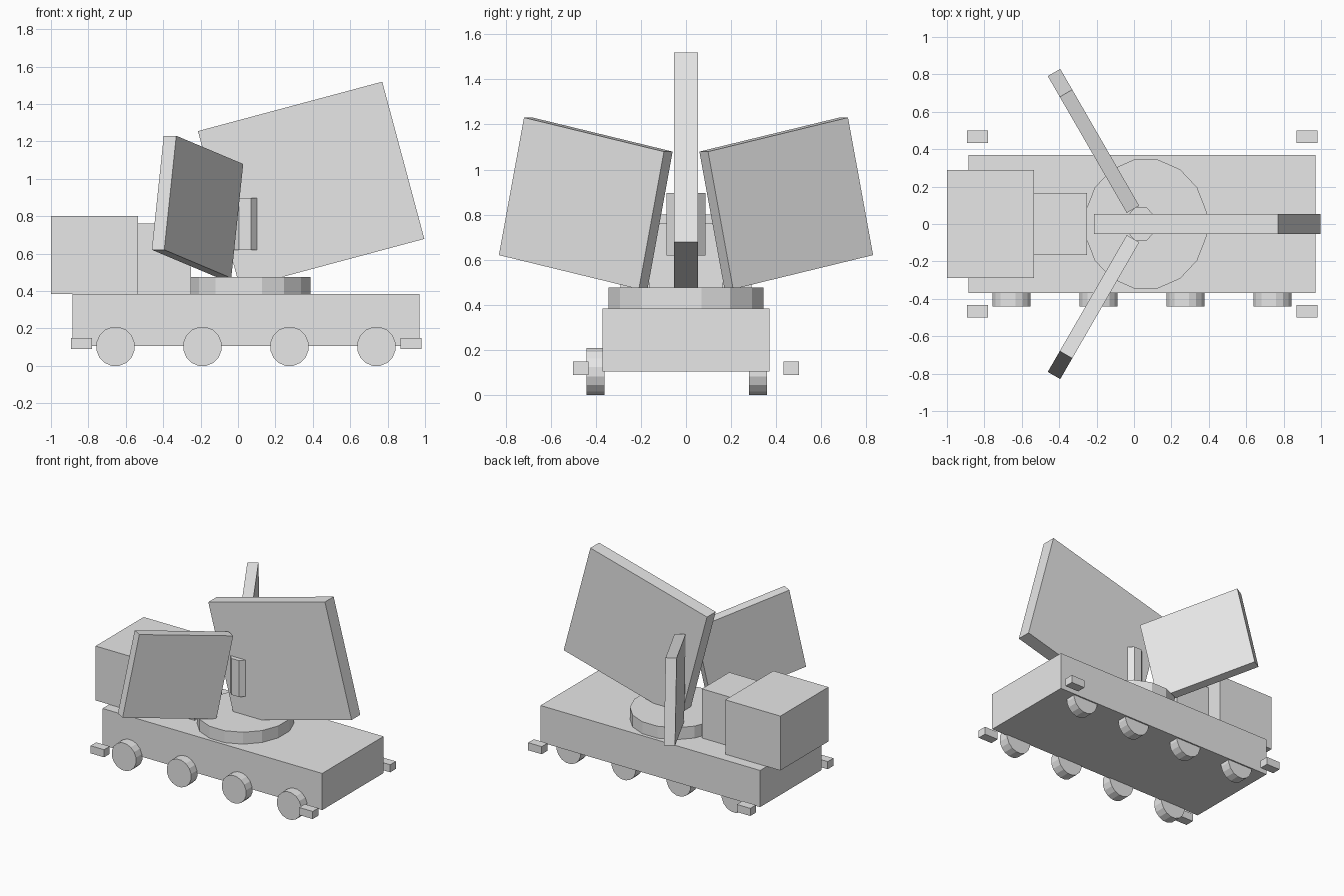
import bpy
import bmesh
from math import pi, radians, cos
from mathutils import Matrix, Vector

cube = bpy.data.objects.get("Cube")
if cube:
    bpy.data.objects.remove(cube, do_unlink=True)

GREY = (0.8, 0.8, 0.8, 1)
paint = bpy.data.materials.new("plain_grey")
paint.use_nodes = True
paint.diffuse_color = GREY
paint.node_tree.nodes["Principled BSDF"].inputs["Base Color"].default_value = GREY


def finish(name, bm):
    mesh = bpy.data.meshes.new(name)
    bm.to_mesh(mesh)
    bm.free()
    mesh.materials.append(paint)
    obj = bpy.data.objects.new(name, mesh)
    bpy.context.collection.objects.link(obj)
    return obj


def box(name, low, high, turn=Matrix()):
    """Box between two corners, then placed by a matrix."""
    low, high = Vector(low), Vector(high)
    bm = bmesh.new()
    place = Matrix.Translation((low + high) / 2) @ Matrix.Diagonal((*(high - low), 1))
    bmesh.ops.create_cube(bm, size=1, matrix=turn @ place)
    return finish(name, bm)


def prism(name, centre, half, sides, axis_turn=Matrix()):
    """Faceted drum with flat sides on its axes; half = half extents before turning."""
    bm = bmesh.new()
    grow = 1 / cos(pi / sides)
    place = (Matrix.Translation(centre) @ axis_turn
             @ Matrix.Diagonal((half[0] * grow, half[1] * grow, half[2], 1))
             @ Matrix.Rotation(pi / sides, 4, "Z"))
    bmesh.ops.create_cone(bm, cap_ends=True, segments=sides,
                          radius1=1, radius2=1, depth=2, matrix=place)
    return finish(name, bm)


def panel(name, heading, tilt, centre, length, height, thickness):
    """Upright slab leaning outward, centre given as (radius, height) from the hub."""
    turn = (Matrix.Translation((0.04, 0, 0)) @ Matrix.Rotation(radians(heading), 4, "Z")
            @ Matrix.Translation((centre[0], 0, centre[1]))
            @ Matrix.Rotation(radians(-tilt), 4, "Y"))
    half = Vector((length, thickness, height)) / 2
    return box(name, -half, half, turn)


# Chassis, cab and the housing behind it
box("chassis", (-0.885, -0.37, 0.105), (0.97, 0.37, 0.385))
box("cab", (-1.0, -0.29, 0.385), (-0.535, 0.29, 0.80))
box("housing", (-0.535, -0.165, 0.385), (-0.25, 0.165, 0.76))

# Wheels: the right row stands proud, the left row is tucked under
lie_down = Matrix.Rotation(pi / 2, 4, "X")
for side, y in (("right", -0.401), ("left", 0.32)):
    for i in range(4):
        prism(f"{side}_wheel_{i + 1}", (-0.655 + 0.465 * i, y, 0.104),
              (0.102, 0.104, 0.04), 16, lie_down)

# Outrigger feet at the four corners
for end, x in (("front", -0.837), ("rear", 0.925)):
    for side, y in (("left", 0.467), ("right", -0.467)):
        box(f"{end}_{side}_foot", (x - 0.057, y - 0.034, 0.09), (x + 0.057, y + 0.034, 0.148))

# Turntable and hub
prism("turntable", (0.064, 0, 0.43), (0.323, 0.344, 0.046), 16)
prism("hub", (0.037, 0, 0.758), (0.079, 0.087, 0.139), 8)

# Antenna panels fanned around the hub
panel("main_panel", 0, 15, (0.351, 0.967), 1.02, 0.87, 0.105)
for side, heading in (("left", 120), ("right", -120)):
    panel(f"{side}_panel", heading, 11.9, (0.513, 0.85), 0.732, 0.623, 0.077)
